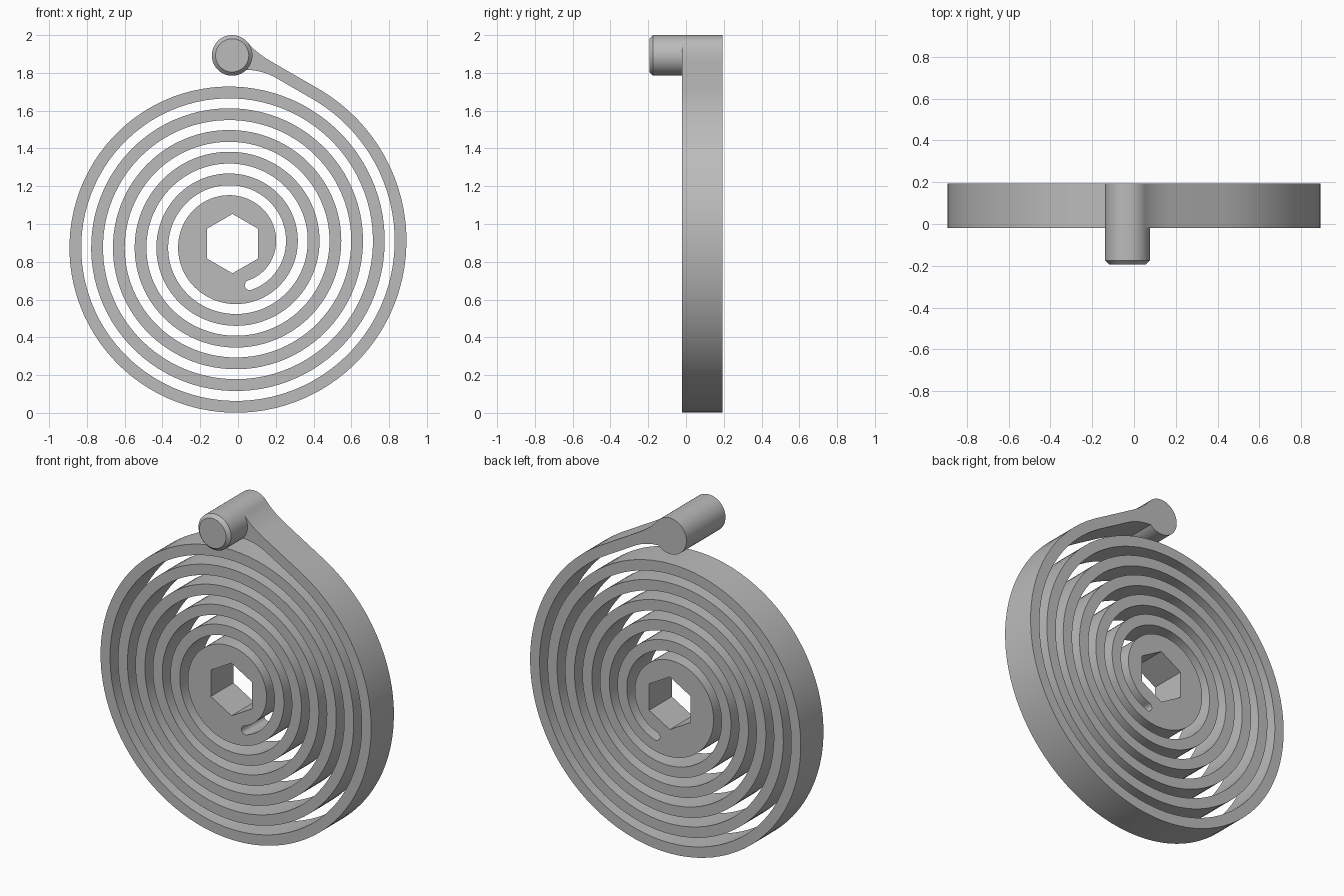
import bpy, bmesh, math
from mathutils import Vector

if "Cube" in bpy.data.objects:
    bpy.data.objects.remove(bpy.data.objects["Cube"])

TAU = 2 * math.pi
CENTRE = Vector((-0.029, 0.893))      # hub centre (x, z)
PEG = Vector((-0.031, 1.8925))        # peg centre (x, z)
PEG_R = 0.1075
FRONT, BACK, PEG_FRONT = -0.02, 0.194, -0.194
PITCH = 0.1151                        # spiral growth per turn
R_HUB, R_ARM = 0.2302, 0.2828         # inner and outer wall of the gap at angle 0
START = math.radians(-67)             # closed end of the gap
END = math.radians(60)                # where the coil leaves as a straight tail

steel = bpy.data.materials.new("grey_steel")
steel.diffuse_color = (0.5, 0.5, 0.5, 1)
steel.use_nodes = True
steel.node_tree.nodes["Principled BSDF"].inputs["Base Color"].default_value = steel.diffuse_color


def polar(r, a):
    return Vector((r * math.cos(a), r * math.sin(a)))


def spiral(r0, a0, a1):
    n = int(abs(a1 - a0) / TAU * 96)
    angles = [a0 + (a1 - a0) * i / n for i in range(n + 1)]
    return [CENTRE + polar(r0 + PITCH * a / TAU, a) for a in angles]


def bezier(a, b, c, n=12):
    return [a * (1 - t) ** 2 + b * 2 * t * (1 - t) + c * t * t
            for t in (i / n for i in range(n + 1))]


def finish(obj):
    obj.data.materials.clear()
    obj.data.materials.append(steel)
    bpy.ops.object.select_all(action='DESELECT')
    obj.select_set(True)
    bpy.context.view_layer.objects.active = obj
    bpy.ops.object.shade_smooth_by_angle(angle=math.radians(25))


# Coil outline: outer wall, tail, peg end, inner wall, rounded end of the gap
outer = spiral(R_HUB, START, 6 * TAU + END)
inner = spiral(R_ARM, 5 * TAU + END, START)
along = polar(1, END + TAU / 4)
a_top, a_low = math.radians(40), math.radians(315)
tail_top = bezier(outer[-1] + along * 0.30, outer[-1] + along * 0.40,
                  PEG + polar(PEG_R, a_top))
peg_arc = [PEG + polar(PEG_R, a_top + (a_low - a_top) * i / 48) for i in range(1, 48)]
tail_low = bezier(PEG + polar(PEG_R, a_low), inner[0] + along * 0.32,
                  inner[0] + along * 0.24)
cap_mid = (inner[-1] + outer[0]) / 2
cap_r = (inner[-1] - outer[0]).length / 2
gap_end = [cap_mid + polar(cap_r, START - math.pi * i / 12) for i in range(1, 12)]
outline = outer + tail_top + peg_arc + tail_low + inner + gap_end

# Hexagonal drive hole
hexagon = [CENTRE + Vector((0, 0.003)) + polar(0.157, TAU / 12 + TAU * i / 6)
           for i in range(6)]

# Fill both outlines as one flat curve and extrude it
curve = bpy.data.curves.new("spiral_spring", 'CURVE')
curve.dimensions = '2D'
curve.fill_mode = 'BOTH'
curve.extrude = (BACK - FRONT) / 2
for points in (outline, hexagon):
    s = curve.splines.new('POLY')
    s.points.add(len(points) - 1)
    for p, co in zip(s.points, points):
        p.co = (co.x, co.y, 0, 1)
    s.use_cyclic_u = True
spring = bpy.data.objects.new("spiral_spring", curve)
bpy.context.collection.objects.link(spring)
spring.rotation_euler.x = math.pi / 2
spring.location.y = (FRONT + BACK) / 2
bpy.context.view_layer.objects.active = spring
spring.select_set(True)
bpy.ops.object.convert(target='MESH')
spring = bpy.context.object
bm = bmesh.new()
bm.from_mesh(spring.data)
bmesh.ops.remove_doubles(bm, verts=bm.verts, dist=1e-5)
bmesh.ops.recalc_face_normals(bm, faces=bm.faces)
bm.to_mesh(spring.data)
bm.free()
finish(spring)

# Peg standing forward from the tail, with a chamfered front end
bm = bmesh.new()
rings = []
for y, r in ((FRONT, PEG_R), (PEG_FRONT + 0.02, PEG_R), (PEG_FRONT, 0.088)):
    pts = [PEG + polar(r, TAU * i / 64) for i in range(64)]
    rings.append([bm.verts.new((p.x, y, p.y)) for p in pts])
for a, b in zip(rings, rings[1:]):
    for i in range(64):
        j = (i + 1) % 64
        bm.faces.new((a[i], a[j], b[j], b[i]))
bm.faces.new(rings[-1])
bmesh.ops.recalc_face_normals(bm, faces=bm.faces)
if bm.faces[-1:][0].normal.y > 0:
    bmesh.ops.reverse_faces(bm, faces=bm.faces)
mesh = bpy.data.meshes.new("peg")
bm.to_mesh(mesh)
bm.free()
peg = bpy.data.objects.new("peg", mesh)
bpy.context.collection.objects.link(peg)
finish(peg)
